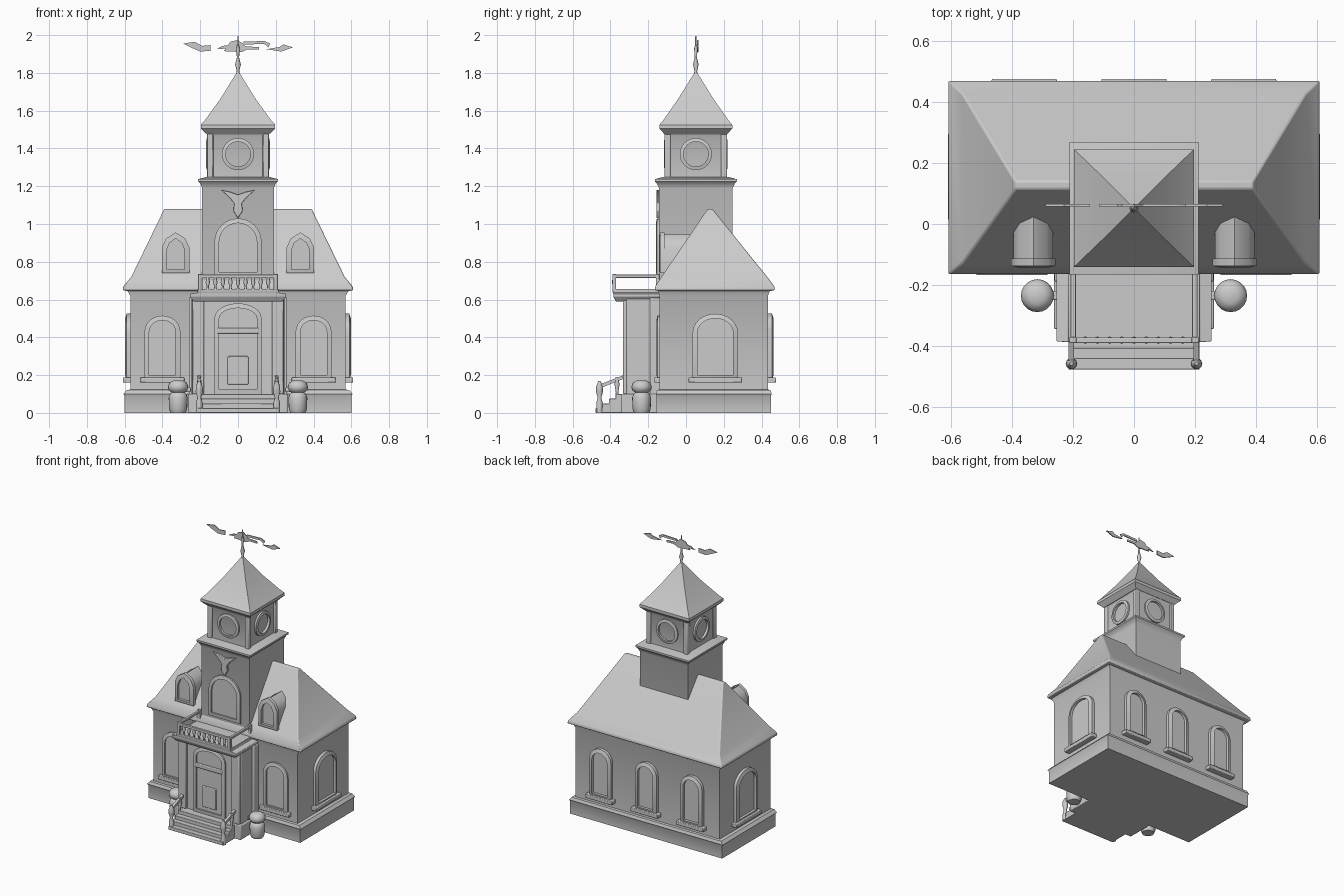
import bpy, bmesh, math
from mathutils import Matrix, Vector

cube = bpy.data.objects.get("Cube")
if cube:
    bpy.data.objects.remove(cube, do_unlink=True)

stone = bpy.data.materials.new("pale_grey")
stone.use_nodes = True
GREY = (0.6, 0.6, 0.6, 1)
stone.diffuse_color = GREY
stone.node_tree.nodes["Principled BSDF"].inputs["Base Color"].default_value = GREY


def finish(name, bm, bevel=0.0, angle=35):
    bmesh.ops.remove_doubles(bm, verts=bm.verts, dist=1e-5)
    bmesh.ops.recalc_face_normals(bm, faces=bm.faces)
    mesh = bpy.data.meshes.new(name)
    bm.to_mesh(mesh)
    bm.free()
    mesh.materials.append(stone)
    ob = bpy.data.objects.new(name, mesh)
    bpy.context.collection.objects.link(ob)
    bpy.ops.object.select_all(action='DESELECT')
    ob.select_set(True)
    bpy.context.view_layer.objects.active = ob
    bpy.ops.object.shade_smooth_by_angle(angle=math.radians(angle))
    if bevel:
        mod = ob.modifiers.new("soft_edges", 'BEVEL')
        mod.width, mod.segments = bevel, 2
    return ob


def skin(bm, rings, caps=True):
    """Join rings of equal vertex count with quads."""
    for a, b in zip(rings, rings[1:]):
        for i in range(len(a)):
            j = (i + 1) % len(a)
            bm.faces.new((a[i], a[j], b[j], b[i]))
    if caps:
        bm.faces.new(rings[0])
        bm.faces.new(rings[-1])


def loft(name, levels, cy, bevel=0.0):
    """Stack of rectangles (half x, half y, z) centred on x = 0, y = cy."""
    bm = bmesh.new()
    rings = [[bm.verts.new((sx * hx, cy + sy * hy, z))
              for sx, sy in ((-1, -1), (1, -1), (1, 1), (-1, 1))]
             for hx, hy, z in levels]
    skin(bm, rings)
    return finish(name, bm, bevel)


def box(name, x, y, z, bevel=0.005):
    bm = bmesh.new()
    bmesh.ops.create_cube(bm, size=1)
    for v in bm.verts:
        v.co = Vector([(r[0] + r[1]) / 2 + c * (r[1] - r[0])
                       for c, r in zip(v.co, (x, y, z))])
    return finish(name, bm, bevel)


def lathe(name, profile, x, y, sides=16):
    bm = bmesh.new()
    rings = [[bm.verts.new((x + r * math.cos(i * math.tau / sides),
                            y + r * math.sin(i * math.tau / sides), z))
              for i in range(sides)] for r, z in profile]
    skin(bm, rings)
    return finish(name, bm, 0, 50)


def wall(turn, x, y, z):
    """Wall frame: local x along the wall, y up, z outward; turn 0 is front."""
    return (Matrix.Translation((x, y, z)) @ Matrix.Rotation(math.radians(turn), 4, 'Z')
            @ Matrix.Rotation(math.pi / 2, 4, 'X'))


def prism(name, outline, depth, frame, bevel=0.0):
    bm = bmesh.new()
    skin(bm, [[bm.verts.new(frame @ Vector((u, v, d))) for u, v in outline]
              for d in (-0.01, depth)])
    return finish(name, bm, bevel)


def arch(w, h, rise, inset=0.0):
    """Arched outline standing on v = 0."""
    hw, spring = w / 2 - inset, h - rise
    top = [(hw * math.cos(t * math.pi / 12), spring + (rise - inset) * math.sin(t * math.pi / 12))
           for t in range(13)]
    return [(-hw, inset), (hw, inset)] + top


def border(name, outer, inner, depth, frame):
    """Raised moulding between two outlines."""
    bm = bmesh.new()
    rings = [[bm.verts.new(frame @ Vector((u, v, d))) for u, v in line]
             for line, d in ((outer, -0.01), (outer, depth * 0.7), (inner, depth), (inner, -0.01))]
    skin(bm, rings, caps=False)
    return finish(name, bm)


def window(name, frame, w, h, rise, depth, sill=True):
    border(name + "_frame", arch(w, h, rise), arch(w, h, rise, 0.025), depth, frame)
    prism(name + "_pane", arch(w, h, rise, 0.02), depth * 0.35, frame)
    if sill:
        s = w / 2 + 0.022
        prism(name + "_sill", [(-s, -0.015), (s, -0.015), (s, 0.012), (-s, 0.012)],
              depth + 0.012, frame, 0.004)


# Main hall, plinth and hipped roof
CY = 0.147
loft("plinth", [(0.6, 0.302, 0), (0.6, 0.302, 0.09), (0.607, 0.307, 0.1),
                (0.59, 0.3, 0.12), (0.565, 0.285, 0.125)], CY)
loft("hall_walls", [(0.57, 0.287, 0.1), (0.57, 0.287, 0.62), (0.59, 0.3, 0.655)], CY)
bm = bmesh.new()
rings = [[bm.verts.new((sx * hx, y1 if sy > 0 else y0, z))
          for sx, sy in ((-1, -1), (1, -1), (1, 1), (-1, 1))]
         for hx, y0, y1, z in ((0.59, -0.145, 0.45, 0.645), (0.61, -0.165, 0.47, 0.65),
                               (0.607, -0.163, 0.468, 0.67), (0.565, -0.13, 0.43, 0.72),
                               (0.39, 0.115, 0.14, 1.08))]
skin(bm, rings)
finish("hall_roof", bm, 0.006)

# Arched windows of the hall
for n, x in enumerate((-0.36, 0, 0.36)):
    window(f"back_window_{n}", wall(180, x, 0.434, 0.175), 0.17, 0.35, 0.085, 0.03)
for side, s in (("left", 1), ("right", -1)):
    window(side + "_window", wall(90 * s, s * 0.57, 0.155, 0.175), 0.24, 0.35, 0.1, 0.028)
    window(side + "_front_window", wall(0, s * 0.4, -0.14, 0.175), 0.19, 0.34, 0.085, 0.016)

# Dormers with pointed gables
for side, s in (("left", 1), ("right", -1)):
    gable = [(-0.065, 0), (0.065, 0), (0.065, 0.13), (0.045, 0.175),
             (0, 0.205), (-0.045, 0.175), (-0.065, 0.13)]
    inner = [(u * 0.72, 0.02 + v * 0.8) for u, v in gable]
    frame = wall(0, s * 0.33, 0.04, 0.74)
    prism(side + "_dormer", gable, 0.165, frame)
    border(side + "_dormer_frame", [(u * 1.12, v * 1.05) for u, v in gable], inner,
           0.02, wall(0, s * 0.33, -0.123, 0.74))

# Tower, cornice, belfry and spire
TY = 0.052
loft("tower", [(0.19, 0.195, 0.1), (0.19, 0.195, 1.19), (0.2, 0.207, 1.215),
               (0.212, 0.217, 1.225), (0.212, 0.217, 1.237), (0.165, 0.17, 1.25)], TY)
loft("belfry", [(0.152, 0.155, 1.23), (0.152, 0.155, 1.46), (0.175, 0.175, 1.5)], TY)
for sx in (-1, 1):
    for sy in (-1, 1):
        px, py = sx * 0.147, TY + sy * 0.15
        box("belfry_corner", (px - 0.016, px + 0.016), (py - 0.016, py + 0.016), (1.24, 1.48))
loft("spire", [(0.165, 0.165, 1.475), (0.197, 0.193, 1.505), (0.197, 0.193, 1.525),
               (0.175, 0.172, 1.55), (0.095, 0.095, 1.66), (0.008, 0.008, 1.8)], TY)
for turn in (0, 90, 180, 270):
    face = wall(turn, 0, TY, 1.37) @ Matrix.Translation((0, 0, 0.155))
    circle = [(math.cos(t * math.tau / 24), math.sin(t * math.tau / 24)) for t in range(24)]
    border("round_window_frame", [(u * 0.085, v * 0.085) for u, v in circle],
           [(u * 0.066, v * 0.066) for u, v in circle], 0.014, face)

# Tower front: tall arch and carved ornament
window("tower_window", wall(0, 0, -0.143, 0.72), 0.25, 0.31, 0.125, 0.016, False)
crest = [(0, -0.12), (0.025, -0.08), (0.02, -0.04), (0.045, -0.01), (0.09, 0.03),
         (0.04, 0.02), (0, 0.005), (-0.04, 0.02), (-0.09, 0.03), (-0.045, -0.01),
         (-0.02, -0.04), (-0.025, -0.08)]
prism("tower_ornament", crest, 0.014, wall(0, 0, -0.143, 1.15), 0.003)

# Weather vane
lathe("vane_pole", [(0.014, 1.78), (0.007, 1.81), (0.015, 1.845), (0.006, 1.88),
                    (0.009, 1.93), (0.004, 1.95), (0.003, 1.995)], 0, TY, 8)
VANE = wall(0, 0, TY + 0.003, 1.935)
PLATES = {
    "vane_tail": [(-0.29, 0.02), (-0.25, 0.0), (-0.2, -0.022), (-0.145, -0.018),
                  (-0.145, 0.012), (-0.19, 0.008), (-0.23, 0.03)],
    "vane_link": [(-0.115, -0.01), (-0.04, -0.004), (-0.04, 0.012), (-0.08, 0.008)],
    "vane_body": [(-0.075, -0.02), (0.02, -0.025), (0.05, -0.01), (0.11, -0.012),
                  (0.11, 0.002), (0.04, 0.005), (0, 0.04), (-0.04, 0.03)],
    "vane_upper": [(0.02, 0.015), (0.14, 0.018), (0.16, 0.0), (0.17, 0.02),
                   (0.14, 0.034), (0.03, 0.03)],
    "vane_point": [(0.15, -0.01), (0.23, -0.022), (0.29, 0.0), (0.24, 0.016), (0.22, 0.002)],
}
for name, outline in PLATES.items():
    prism(name, outline, -0.003, VANE)

# Entrance porch with corner pilasters and cornice
box("porch_base", (-0.262, 0.262), (-0.345, -0.13), (0, 0.1))
box("porch_body", (-0.245, 0.245), (-0.315, -0.13), (0.05, 0.61))
loft("porch_cornice", [(0.235, 0.11, 0.59), (0.255, 0.125, 0.615),
                       (0.255, 0.125, 0.63), (0.215, 0.128, 0.637), (0.215, 0.128, 0.657)],
     -0.26, 0.003)
for s in (-1, 1):
    box("porch_pilaster", (s * 0.21 - 0.03, s * 0.21 + 0.03), (-0.333, -0.29), (0.1, 0.61))
    box("porch_wall_pilaster", (s * 0.235 - 0.025, s * 0.235 + 0.025), (-0.19, -0.13), (0, 0.61))
window("porch_door", wall(0, 0, -0.315, 0.1), 0.25, 0.48, 0.08, 0.016, False)
box("door_lintel", (-0.11, 0.11), (-0.333, -0.31), (0.42, 0.45))
box("door_panel", (-0.055, 0.055), (-0.328, -0.31), (0.15, 0.3))

# Balcony railing
for s in (-1, 1):
    box("balcony_side_rail", (s * 0.2 - 0.009, s * 0.2 + 0.009), (-0.385, -0.14), (0.715, 0.732), 0.003)
    for y in (-0.38, -0.15):
        box("balcony_post", (s * 0.2 - 0.012, s * 0.2 + 0.012), (y - 0.01, y + 0.01), (0.65, 0.735), 0.003)
box("balcony_front_rail", (-0.21, 0.21), (-0.39, -0.372), (0.713, 0.732), 0.003)
for i in range(9):
    lathe("baluster", [(0.009, 0.65), (0.005, 0.67), (0.012, 0.69), (0.006, 0.72)],
          -0.16 + i * 0.04, -0.381, 8)

# Front steps with handrails and newels
for i in range(4):
    box("step", (-0.215, 0.215), (-0.478 + i * 0.035, -0.3), (0, 0.025 * (i + 1)), 0.003)
for side, s in (("left", 1), ("right", -1)):
    lathe(side + "_newel", [(0.018, 0), (0.016, 0.06), (0.01, 0.08), (0.019, 0.11),
                            (0.018, 0.14), (0.006, 0.17)], s * 0.205, -0.458, 10)
    lathe(side + "_rail_post", [(0.012, 0.05), (0.007, 0.11), (0.014, 0.15), (0.008, 0.19)],
          s * 0.205, -0.365, 10)
    # Handrail outline runs along the stair in the wall plane facing sideways
    rail = [(-0.458, 0.13), (-0.33, 0.18), (-0.33, 0.2), (-0.458, 0.15)]
    prism(side + "_handrail", rail, 0.008, wall(90, s * 0.205, 0, 0))

    # Planter urns beside the porch
    lathe(side + "_urn", [(0.04, 0), (0.048, 0.02), (0.05, 0.08), (0.044, 0.1),
                          (0.034, 0.108), (0.05, 0.12), (0.054, 0.138),
                          (0.046, 0.16), (0.025, 0.172)], s * 0.317, -0.235, 20)
    box(side + "_urn_arm", (min(s * 0.25, s * 0.3), max(s * 0.25, s * 0.3)),
        (-0.25, -0.22), (0.11, 0.135))
